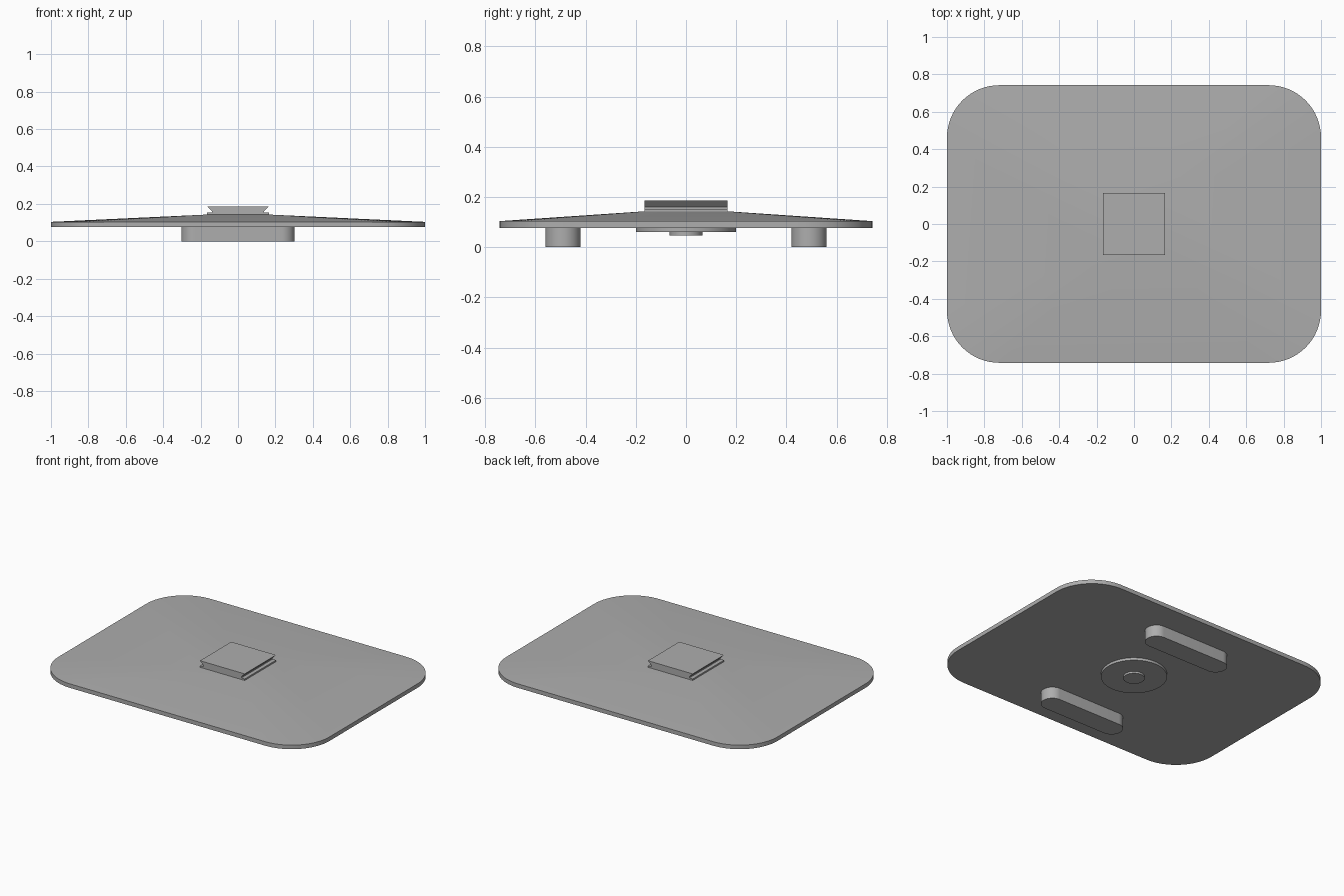
import bpy
import bmesh
from math import pi, cos, sin

cube = bpy.data.objects.get("Cube")
if cube:
    bpy.data.objects.remove(cube)

grey = bpy.data.materials.new("plain grey")
grey.use_nodes = True
colour = (0.42, 0.42, 0.42, 1)
grey.diffuse_color = colour
grey.node_tree.nodes["Principled BSDF"].inputs["Base Color"].default_value = colour


def rounded_outline(half_x, half_y, radius, steps=16):
    """Counter-clockwise rounded rectangle, with the corner number of each point."""
    points = []
    for corner, (sx, sy) in enumerate([(1, 1), (-1, 1), (-1, -1), (1, -1)]):
        for i in range(steps + 1):
            a = pi / 2 * (corner + i / steps)
            points.append((sx * (half_x - radius) + radius * cos(a),
                           sy * (half_y - radius) + radius * sin(a)))
    return points


def finish(name, bm, smooth_angle=0.6):
    bmesh.ops.remove_doubles(bm, verts=bm.verts, dist=0.0001)
    bmesh.ops.recalc_face_normals(bm, faces=bm.faces)
    mesh = bpy.data.meshes.new(name)
    bm.to_mesh(mesh)
    bm.free()
    mesh.materials.append(grey)
    obj = bpy.data.objects.new(name, mesh)
    bpy.context.collection.objects.link(obj)
    bpy.ops.object.select_all(action='DESELECT')
    obj.select_set(True)
    bpy.context.view_layer.objects.active = obj
    bpy.ops.object.shade_smooth_by_angle(angle=smooth_angle)
    return obj


def prism(name, outline, offset):
    """Extrude a closed 3D outline along an offset."""
    bm = bmesh.new()
    face = bm.faces.new([bm.verts.new(p) for p in outline])
    grown = bmesh.ops.extrude_face_region(bm, geom=[face], use_keep_orig=True)
    moved = [v for v in grown["geom"] if isinstance(v, bmesh.types.BMVert)]
    bmesh.ops.translate(bm, verts=moved, vec=offset)
    return finish(name, bm)


# Base plate: straight rim, then a shallow slope up to a small square
rim = rounded_outline(1, 0.742, 0.28)
steps = len(rim) // 4
bm = bmesh.new()
low = [bm.verts.new((x, y, 0.077)) for x, y in rim]
high = [bm.verts.new((x, y, 0.104)) for x, y in rim]
square = [bm.verts.new((sx * 0.165, sy * 0.165, 0.143))
          for sx, sy in [(1, 1), (-1, 1), (-1, -1), (1, -1)]]
bm.faces.new(low)
bm.faces.new(square)
for i in range(len(rim)):
    j = (i + 1) % len(rim)
    bm.faces.new((low[i], low[j], high[j], high[i]))
    a, b = square[i // steps], square[j // steps]
    bm.faces.new((high[i], high[j], a) if a == b else (high[i], high[j], b, a))
finish("base_plate", bm)

# Dovetail mount on top, flared along both sides
half = [(0.165, 0.14), (0.165, 0.153), (0.14, 0.153), (0.14, 0.161), (0.165, 0.187)]
profile = half + [(-x, z) for x, z in reversed(half)]
prism("dovetail_mount", [(x, -0.165, z) for x, z in profile], (0, 0.33, 0))

# Long rounded feet
for name, y in (("front_foot", -0.49), ("back_foot", 0.49)):
    prism(name, [(px, y + py, 0) for px, py in rounded_outline(0.303, 0.07, 0.07)],
          (0, 0, 0.078))

# Round disc and boss underneath
for name, radius, bottom in (("underside_disc", 0.2, 0.06), ("underside_boss", 0.065, 0.047)):
    prism(name, [(x, y, bottom) for x, y in rounded_outline(radius, radius, radius)],
          (0, 0, 0.078 - bottom))
